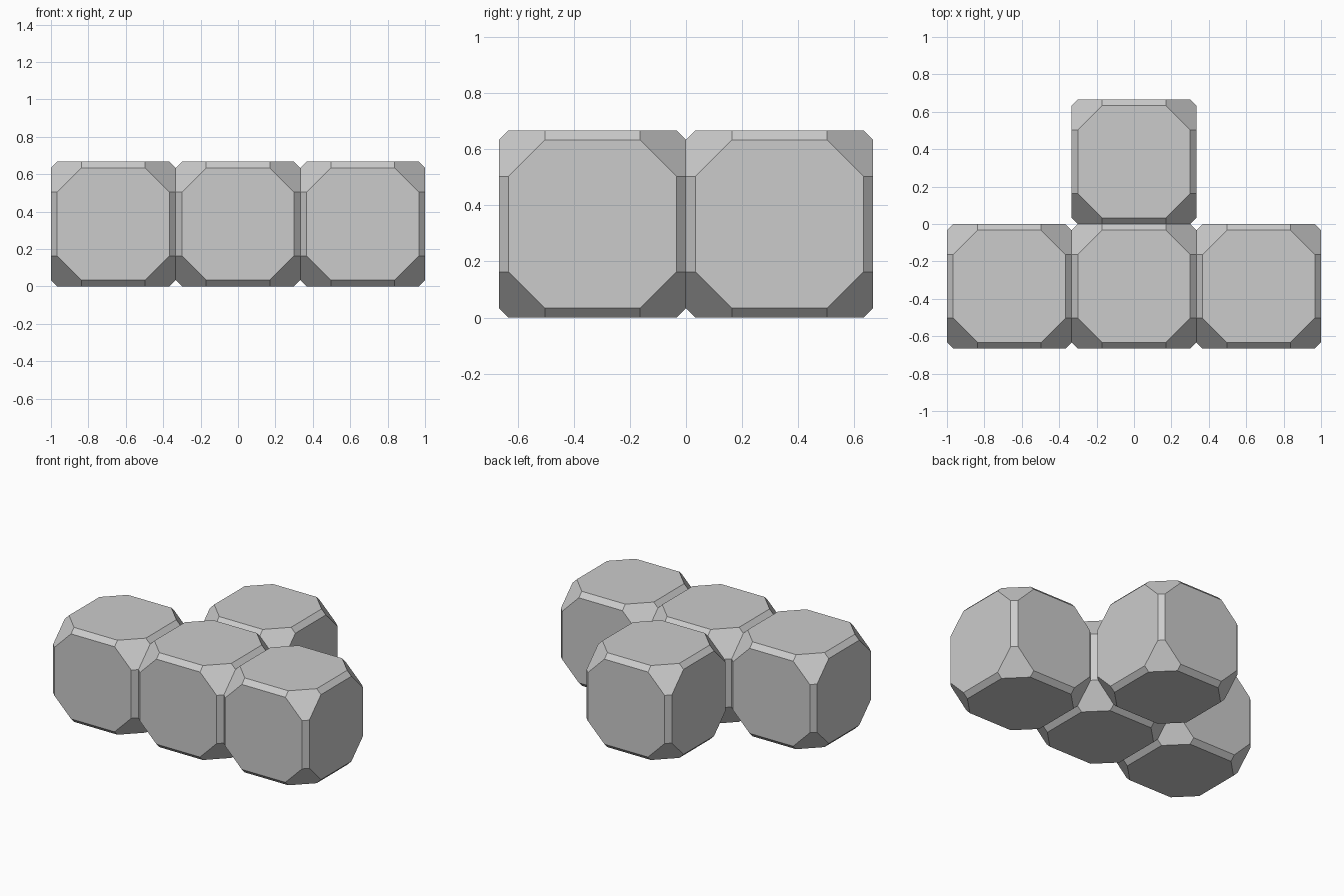
import bpy
import bmesh
from itertools import permutations, product

HALF = 1 / 3      # half the block's side
FLAT = 0.30       # half width of each octagonal face
EDGE = 0.17       # half length of each edge bevel

if "Cube" in bpy.data.objects:
    bpy.data.objects.remove(bpy.data.objects["Cube"], do_unlink=True)

# Plain grey
grey = bpy.data.materials.new("grey")
grey.use_nodes = True
colour = (0.6, 0.6, 0.6, 1)
grey.diffuse_color = colour
grey.node_tree.nodes["Principled BSDF"].inputs["Base Color"].default_value = colour


def block_mesh():
    """Cube with narrow edge bevels and large cut corners."""
    bm = bmesh.new()
    for point in permutations((HALF, FLAT, EDGE)):
        for signs in product((-1, 1), repeat=3):
            bm.verts.new([p * s for p, s in zip(point, signs)])
    bmesh.ops.convex_hull(bm, input=bm.verts)
    # Merge the hull triangles into flat octagons, strips and hexagons
    bmesh.ops.dissolve_limit(bm, angle_limit=0.02, verts=bm.verts, edges=bm.edges)
    bmesh.ops.recalc_face_normals(bm, faces=bm.faces)
    mesh = bpy.data.meshes.new("block")
    bm.to_mesh(mesh)
    bm.free()
    mesh.materials.append(grey)
    return mesh


# Row of three blocks with a fourth behind the middle
mesh = block_mesh()
places = {
    "right_block": (-2 * HALF, -HALF),
    "middle_block": (0, -HALF),
    "left_block": (2 * HALF, -HALF),
    "back_block": (0, HALF),
}
for name, (x, y) in places.items():
    block = bpy.data.objects.new(name, mesh)
    block.location = (x, y, HALF)
    bpy.context.scene.collection.objects.link(block)
